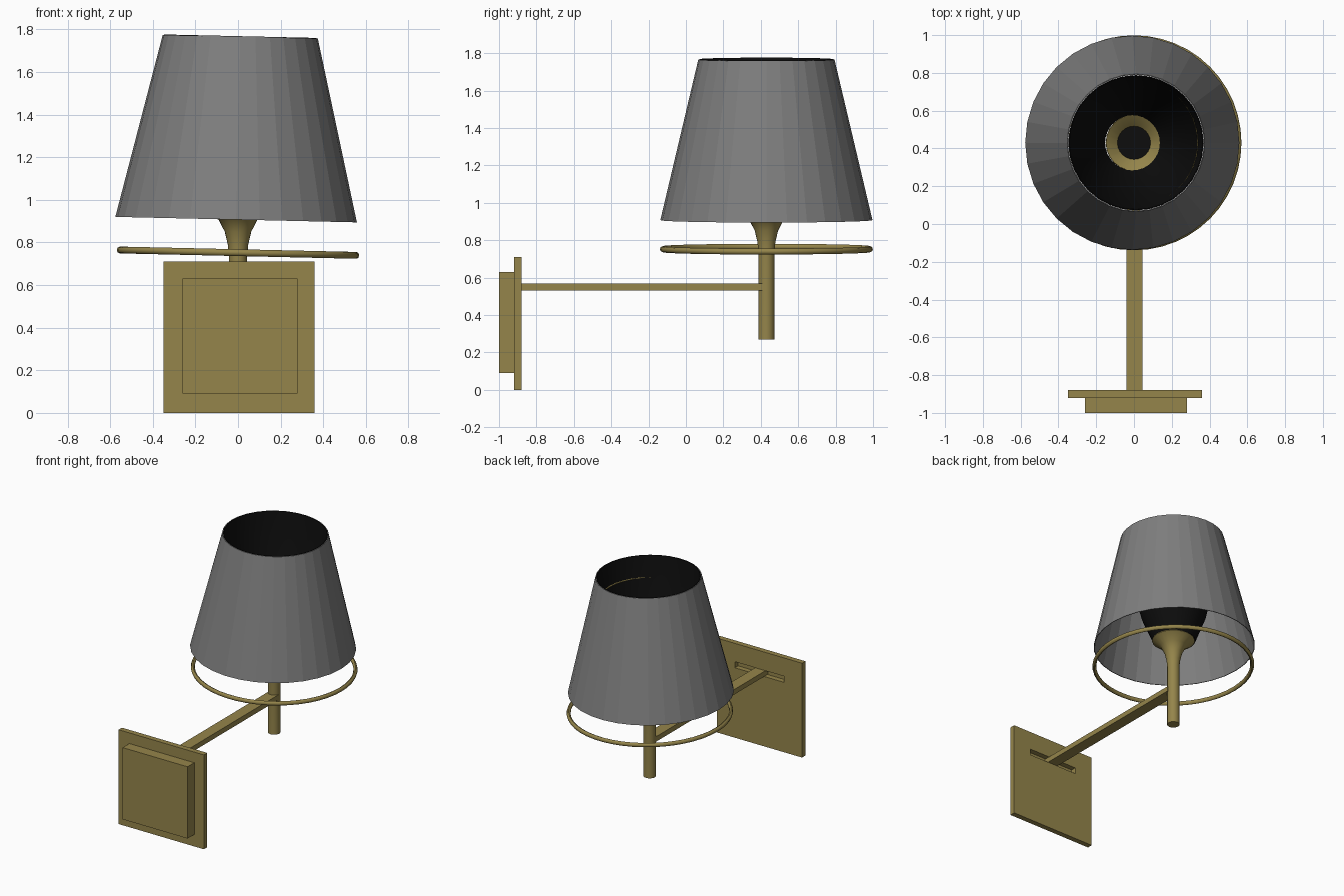
import bpy, bmesh, math
from mathutils import Matrix, Vector

if "Cube" in bpy.data.objects:
    bpy.data.objects.remove(bpy.data.objects["Cube"])


def material(name, rgb):
    m = bpy.data.materials.new(name)
    m.diffuse_color = (*rgb, 1)
    m.use_nodes = True
    m.node_tree.nodes["Principled BSDF"].inputs["Base Color"].default_value = m.diffuse_color
    return m


BRASS = material("brass", (0.30, 0.235, 0.07))
GREY = material("grey_fabric", (0.21, 0.21, 0.21))
BLACK = material("black", (0.004, 0.004, 0.004))
TILT = math.radians(1.3)   # the shade leans slightly
AXIS = (0.0, 0.43)         # x, y of the lamp column


def add(name, bm, mat, smooth=None):
    bmesh.ops.recalc_face_normals(bm, faces=bm.faces)
    me = bpy.data.meshes.new(name)
    bm.to_mesh(me)
    bm.free()
    ob = bpy.data.objects.new(name, me)
    bpy.context.collection.objects.link(ob)
    me.materials.append(mat)
    if smooth:
        bpy.ops.object.select_all(action='DESELECT')
        ob.select_set(True)
        bpy.context.view_layer.objects.active = ob
        bpy.ops.object.shade_smooth_by_angle(angle=math.radians(smooth))
    return ob


def box(name, lo, hi, mat):
    bm = bmesh.new()
    lo, hi = Vector(lo), Vector(hi)
    bmesh.ops.create_cube(bm, size=1, matrix=Matrix.Translation((lo + hi) / 2)
                          @ Matrix.Diagonal((*(hi - lo), 1)))
    return add(name, bm, mat)


def lathe(name, profile, sides, mat, smooth=None, closed=False, tilt_z=None):
    """Spin (radius, z) points about the lamp column."""
    bm = bmesh.new()
    vs = [bm.verts.new((r, 0, z)) for r, z in profile]
    edges = [bm.edges.new(p) for p in zip(vs, vs[1:])]
    if closed:
        edges.append(bm.edges.new((vs[-1], vs[0])))
    bmesh.ops.spin(bm, geom=vs + edges, axis=(0, 0, 1), cent=(0, 0, 0),
                   steps=sides, angle=math.tau)
    bmesh.ops.remove_doubles(bm, verts=bm.verts, dist=1e-4)
    if tilt_z is not None:
        bmesh.ops.rotate(bm, verts=bm.verts, cent=(0, 0, tilt_z),
                         matrix=Matrix.Rotation(TILT, 3, 'Y'))
    bmesh.ops.translate(bm, verts=bm.verts, vec=(*AXIS, 0))
    return add(name, bm, mat, smooth)


def ring(name, radius, z, rr, rz, mat):
    sec = [(radius + rr * math.cos(a), z + rz * math.sin(a))
           for a in (i * math.tau / 8 for i in range(8))]
    return lathe(name, sec, 48, mat, 50, closed=True, tilt_z=z)


# wall box and face plate with a slot for the arm
box("wall_box", (-0.26, -1.0, 0.09), (0.28, -0.919, 0.63), BRASS)
plate = box("face_plate", (-0.35, -0.92, 0.0), (0.36, -0.88, 0.71), BRASS)
cutter = box("slot_cutter", (-0.20, -0.95, 0.526), (0.21, -0.85, 0.572), BRASS)
cutter.hide_render = True
cutter.hide_set(True)
cut = plate.modifiers.new("slot", 'BOOLEAN')
cut.object = cutter
cut.solver = 'EXACT'

# arm
box("arm", (-0.04, -0.92, 0.53), (0.045, 0.42, 0.568), BRASS)

# post with flared cup
lathe("post_and_cup", [(0, 0.27), (0.043, 0.27), (0.043, 0.74), (0.048, 0.79),
                       (0.062, 0.85), (0.09, 0.905), (0.15, 0.95), (0.148, 0.956),
                       (0.088, 0.91), (0.05, 0.86), (0, 0.86)], 24, BRASS, 40)
lathe("socket_disc", [(0, 0.905), (0.088, 0.905), (0.088, 0.911), (0, 0.911)], 24, BLACK)

# loose ring under the shade
ring("lower_ring", 0.555, 0.752, 0.014, 0.016, BRASS)

# black inner funnel and its carrier ring
funnel = [(0.15, 0.952), (0.225, 1.14), (0.335, 1.6), (0.358, 1.768)]
lathe("inner_funnel", funnel + [(r - 0.005, z) for r, z in reversed(funnel)],
      32, BLACK, 40, closed=True, tilt_z=1.3)
ring("carrier_ring", 0.341, 1.61, 0.006, 0.006, BRASS)

# fabric shade
lathe("shade", [(0.567, 0.907), (0.364, 1.766), (0.359, 1.766), (0.562, 0.907)],
      32, GREY, closed=True, tilt_z=1.3)
